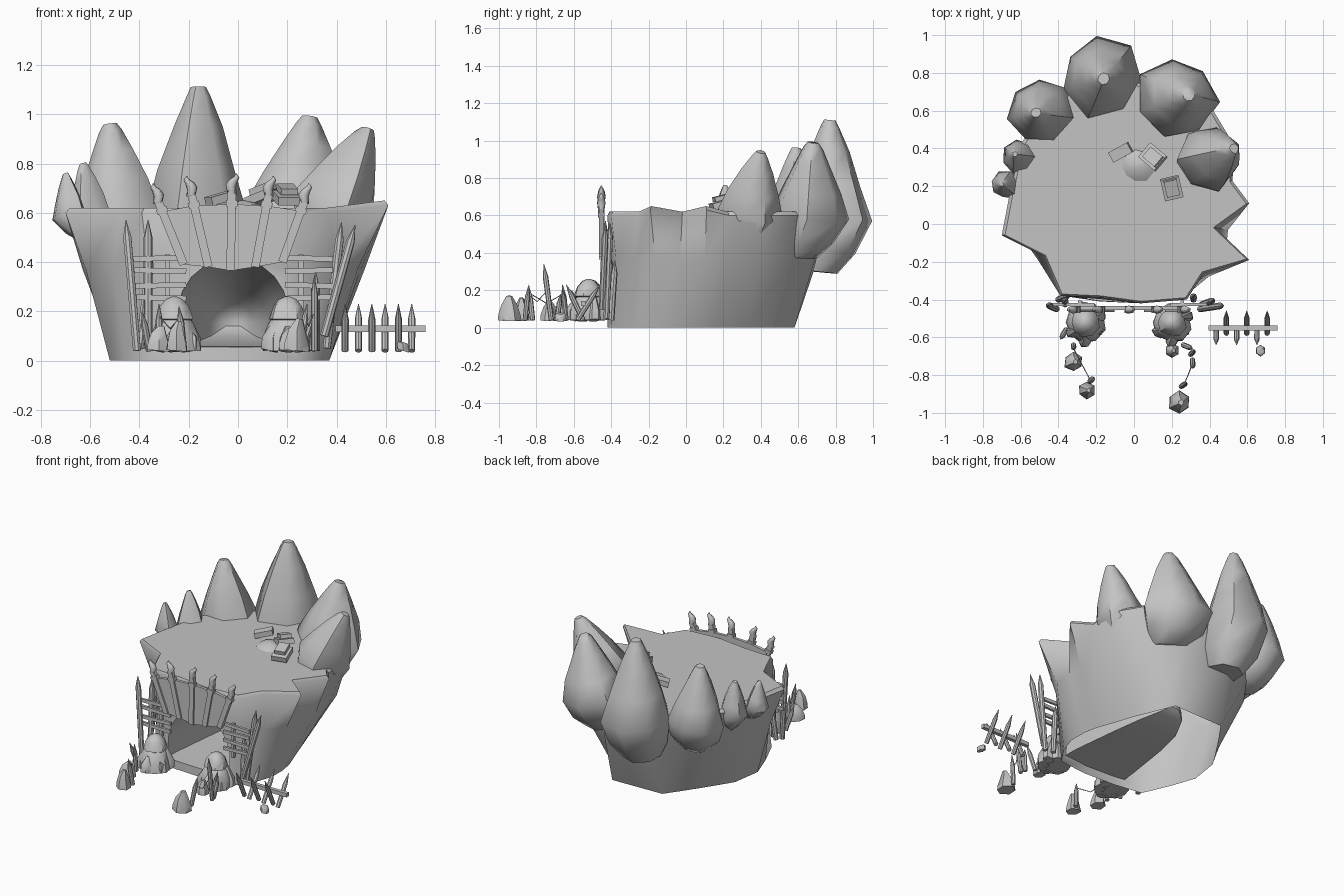
import bpy, bmesh, math, random
from mathutils import Vector, Matrix

random.seed(4)
cube = bpy.data.objects.get("Cube")
if cube:
    bpy.data.objects.remove(cube, do_unlink=True)

stone = bpy.data.materials.new("plain_grey")
stone.use_nodes = True
GREY = (0.55, 0.55, 0.55, 1)
stone.diffuse_color = GREY
stone.node_tree.nodes["Principled BSDF"].inputs["Base Color"].default_value = GREY


def finish(name, bm, angle=35):
    """Turn a bmesh into a named, shaded object."""
    mesh = bpy.data.meshes.new(name)
    bm.to_mesh(mesh)
    bm.free()
    mesh.materials.append(stone)
    obj = bpy.data.objects.new(name, mesh)
    bpy.context.collection.objects.link(obj)
    if angle:
        bpy.ops.object.select_all(action='DESELECT')
        obj.select_set(True)
        bpy.context.view_layer.objects.active = obj
        bpy.ops.object.shade_smooth_by_angle(angle=math.radians(angle))
    return obj


def loft(name, rings, angle=35):
    """Skin a list of equal point rings and cap both ends."""
    bm = bmesh.new()
    loops = [[bm.verts.new(p) for p in ring] for ring in rings]
    n = len(loops[0])
    for low, high in zip(loops, loops[1:]):
        for i in range(n):
            j = (i + 1) % n
            bm.faces.new((low[i], low[j], high[j], high[i]))
    bm.faces.new(loops[0][::-1])
    bm.faces.new(loops[-1])
    bmesh.ops.recalc_face_normals(bm, faces=bm.faces)
    return finish(name, bm, angle)


def tube(name, points, radii, sides=7, jitter=0, phase=0, angle=35):
    """Round form with a varying radius along a path."""
    pts = [Vector(p) for p in points]
    turn = (pts[-1] - pts[0]).to_track_quat('Z', 'Y')
    wobble = [1 + random.uniform(-jitter, jitter) for _ in range(sides)]
    rings = []
    for p, r in zip(pts, radii):
        ring = []
        for k in range(sides):
            a = math.tau * k / sides + phase
            w = wobble[k] * (1 + random.uniform(-jitter, jitter) / 2)
            ring.append(p + turn @ Vector((math.cos(a), math.sin(a), 0)) * r * w)
        rings.append(ring)
    return loft(name, rings, angle)


def post(name, a, b, r=0.013):
    """Stake with a sharpened tip at b."""
    a, b = Vector(a), Vector(b)
    tip = min(0.07, (b - a).length * 0.35) / (b - a).length
    neck = b.lerp(a, tip)
    return tube(name, (a, neck, b), (r, r * 1.05, r * 0.1), 8)


def plank(name, a, b, width, depth):
    """Flat board from a to b; the width lies level, the depth points up."""
    a, b = Vector(a), Vector(b)
    turn = (b - a).to_track_quat('Z', 'Y').to_matrix().to_4x4()
    bm = bmesh.new()
    bmesh.ops.create_cube(bm, size=1)
    size = Matrix.Diagonal((width, depth, (b - a).length, 1))
    bmesh.ops.transform(bm, matrix=Matrix.Translation((a + b) / 2) @ turn @ size, verts=bm.verts)
    return finish(name, bm, 0)


# Main hill: rim points paired with the foot points below them
OUTLINE = [(-.7, -.06, -.52, -.03), (-.48, -.17, -.46, -.2), (-.39, -.38, -.38, -.38),
           (-.18, -.39, -.18, -.41), (.04, -.42, .04, -.42), (.28, -.4, .25, -.4),
           (.37, -.26, .33, -.28), (.61, -.19, .37, -.16), (.43, -.02, .37, -.04),
           (.61, .11, .35, .06), (.52, .23, .31, .17), (.54, .4, .26, .32),
           (.42, .6, .2, .46), (.15, .74, .15, .58), (-.18, .76, -.22, .57),
           (-.45, .66, -.32, .43), (-.6, .42, -.42, .28), (-.66, .15, -.49, .17)]
foot = [Vector((bx, by, 0)) for _, _, bx, by in OUTLINE]
rim = [Vector((tx, ty, .62 + .03 * (tx > .5 and ty < .2))) for tx, ty, _, _ in OUTLINE]
# The waist evens out the notches of the rim
waist = []
for i, base in enumerate(foot):
    soft = (rim[i - 1] + rim[i] * 2 + rim[(i + 1) % len(rim)]) / 4
    p = base.lerp(soft, .85)
    waist.append((p.x, p.y, .37))
lip = [p - Vector((0, 0, .02)) for p in rim]
top = [Vector((p.x * .975, p.y * .975, p.z)) for p in rim]
hill = loft("hill_block", [foot, waist, lip, top])


# Cave hollow cut into the front
def arch(y, w, low, high):
    angles = [math.pi * k / 12 for k in range(13)]
    return [(-.02 + w * math.cos(a), y, low + (high - low) * max(math.sin(a), 0) ** .65) for a in angles]


cutter = loft("cave_cutter", [arch(-.6, .25, .05, .42), arch(-.3, .23, .06, .41), arch(0, .19, .065, .36),
                              arch(.2, .15, .075, .29), arch(.33, .09, .1, .23), arch(.37, .03, .14, .18)])
cutter.hide_render = True
cut = hill.modifiers.new("cave", 'BOOLEAN')
cut.object, cut.operation, cut.solver = cutter, 'DIFFERENCE', 'EXACT'
carved = bpy.data.meshes.new_from_object(hill.evaluated_get(bpy.context.evaluated_depsgraph_get()))
carved.materials.clear()
shell = bmesh.new()
shell.from_mesh(carved)
for helper in (hill, cutter):
    bpy.data.objects.remove(helper, do_unlink=True)
# The underside stays open
under = [f for f in shell.faces if all(v.co.z < .001 for v in f.verts)]
bmesh.ops.delete(shell, geom=under, context='FACES')
for e in shell.edges:
    e.smooth = True
finish("hill", shell, 42)

# Tall rocks around the back rim: centre, radius, bottom, top, tip position
ROCKS = [(-.17, .785, .22, .3, 1.11, -.16, .77), (.23, .67, .215, .39, .99, .29, .68),
         (.4, .345, .17, .45, .94, .53, .4), (-.5, .6, .175, .38, .96, -.52, .59),
         (-.61, .36, .09, .46, .8, -.63, .37), (-.69, .21, .074, .5, .76, -.7, .21)]
PROFILE = [(0, .58), (.14, .85), (.36, 1), (.58, .77), (.8, .48), (.95, .25), (1, .15)]
for i, (x, y, r, z0, z1, tx, ty) in enumerate(ROCKS):
    path = []
    for t, _ in PROFILE:
        lean = max(0, (t - .36) / .64)
        inward = 1 - .12 * max(0, .36 - t) / .36
        path.append(((x + (tx - x) * lean) * inward, (y + (ty - y) * lean) * inward, z0 + (z1 - z0) * t))
    tube(f"rim_rock_{i}", path, [r * s for _, s in PROFILE], 7, .09, math.pi / 2 + math.pi / 7, 55)

# Rubble on the plateau
tube("rubble_mound", [(.02, .31, .6), (.02, .31, .635), (.02, .31, .65)], (.11, .07, .01), 9, .1, 0, 60)
for i, (x, y, turn, tilt) in enumerate([(-.07, .38, .5, .25), (.1, .355, -.7, .3), (.2, .19, 1.8, .25)]):
    along = Vector((math.cos(turn) * math.cos(tilt), math.sin(turn) * math.cos(tilt), math.sin(tilt))) * .058
    mid = Vector((x, y, .66))
    plank(f"rubble_block_{i}", mid - along, mid + along, .06 + .04 * (i > 0), .035)
    if i:
        up = Vector((0, 0, .035))
        plank(f"rubble_slab_{i}", mid + up - along * .75, mid + up + along * .75, .07, .025)

# Fan of boards above the cave mouth, with horned ribs
RIBS = [(-.22, .39, -.325, .65), (-.12, .38, -.19, .68), (-.03, .365, -.025, .69),
        (.07, .38, .125, .68), (.18, .4, .27, .65)]
Y = -.445
for i, (bx, bz, tx, tz) in enumerate(RIBS):
    low, head = Vector((bx, Y - .008, bz)), Vector((tx, Y - .008, tz))
    plank(f"arch_rib_{i}", low, head, .026, .034)
    plank(f"arch_rib_collar_{i}", head.lerp(low, .12), head.lerp(low, .2), .034, .046)
    bend = -1 if tx < -.1 else 1
    steps = [(0, -.01), (-.004, .02), (.006, .04), (.02, .055), (.018, .07)]
    tube(f"arch_horn_{i}", [head + Vector((bend * dx, 0, dz)) for dx, dz in steps],
         (.02, .022, .018, .011, .002), 7, 0, 0, 60)
bm = bmesh.new()
for p, q in zip(RIBS, RIBS[1:]):
    quad = [Vector((p[0], Y, p[1])), Vector((q[0], Y, q[1])), Vector((q[2], Y, q[3])), Vector((p[2], Y, p[3]))]
    quad[2], quad[3] = quad[2].lerp(quad[1], .17), quad[3].lerp(quad[0], .17)
    bm.faces.new([bm.verts.new(c) for c in quad])
panel = finish("arch_boards", bm, 0)
solid = panel.modifiers.new("thickness", 'SOLIDIFY')
solid.thickness, solid.offset = .02, 0

# Palisades on both sides of the mouth
STAKES = [(-.41, .04, -.455, .57), (-.365, .05, -.365, .57), (-.4, .05, -.35, .45),
          (.35, .1, .475, .55), (.36, .05, .42, .56), (.315, .04, .315, .36)]
for i, (bx, bz, tx, tz) in enumerate(STAKES):
    y = -.43 + .025 * (i % 3)
    post(f"palisade_stake_{i}", (bx, y - .02, bz), (tx, y, tz), .017)
for side, inner, outer in (("right", -.21, -.44), ("left", .19, .385)):
    for k, z in enumerate((.415, .365, .305, .255)):
        slope = .003 * (-1) ** k
        plank(f"{side}_palisade_rail_{k}", (inner, -.425, z + slope), (outer, -.425, z - slope), .016, .022)
    upright = (inner * 2 + outer) / 3
    plank(f"{side}_palisade_upright", (upright, -.415, .2), (upright, -.415, .43), .02, .02)

# Stepped boulders flanking the mouth, each with leaning stones
for side, x in (("right", -.26), ("left", .2)):
    heights = (.04, .1, .15, .165, .17, .22, .25, .26)
    tube(f"{side}_boulder", [(x, -.52, z) for z in heights],
         (.105, .1, .078, .068, .076, .06, .035, .01), 9, .09, 0, 45)
    for k, (dx, dy, h) in enumerate([(-.07, -.05, .17), (.065, -.04, .16), (0, -.1, .14), (.08, .03, .2)]):
        base = Vector((x + dx, -.52 + dy, .04))
        tube(f"{side}_boulder_stone_{k}", [base, base + Vector((0, 0, .05)), (x + dx * .6, -.52 + dy * .8, h)],
             (.035, .032, .008), 6, .1, 0, 50)

# Loose pointed stones in the yard
for i, (x, y, r, h) in enumerate([(-.32, -.73, .052, .14), (-.25, -.88, .046, .16), (.2, -.67, .04, .13),
                                  (.24, -.945, .06, .17), (.67, -.67, .03, .07)]):
    tube(f"yard_stone_{i}", [(x, y, .04), (x, y, .07), (x, y, .04 + h * .5), (x + .01, y, h)],
         (r, r * .95, r * .65, r * .25), 6, .08, 0, 50)

# Loose stakes in the yard, tied with cord
YARD = [(-.36, -.56, -.39, -.61, .2), (-.32, -.64, -.32, -.66, .23), (-.22, -.82, -.24, -.84, .22),
        (.25, -.86, .28, -.84, .23), (.31, -.72, .31, -.76, .34), (.26, -.64, .31, -.66, .21),
        (.3, -.69, .32, -.67, .18)]
for i, (bx, by, tx, ty, h) in enumerate(YARD):
    post(f"yard_stake_{i}", (bx, by, .04), (tx, ty, h), .014)
for name, a, b in (("right", (-.32, -.66, .18), (-.23, -.83, .18)), ("left", (.31, -.74, .2), (.265, -.85, .18))):
    mid = (Vector(a) + Vector(b)) / 2 - Vector((0, 0, .05))
    tube(f"{name}_cord", (a, mid, b), (.003,) * 3, 5)

# Low picket fence, its stakes leaning alternately
for i in range(6):
    x, lean = .435 + .054 * i, (-1) ** i
    post(f"fence_stake_{i}", (x, -.55 - .03 * (lean < 0), .04), (x, -.55 - .09 * lean, .23), .014)
plank("fence_rail", (.395, -.55, .13), (.76, -.55, .13), .025, .026)
